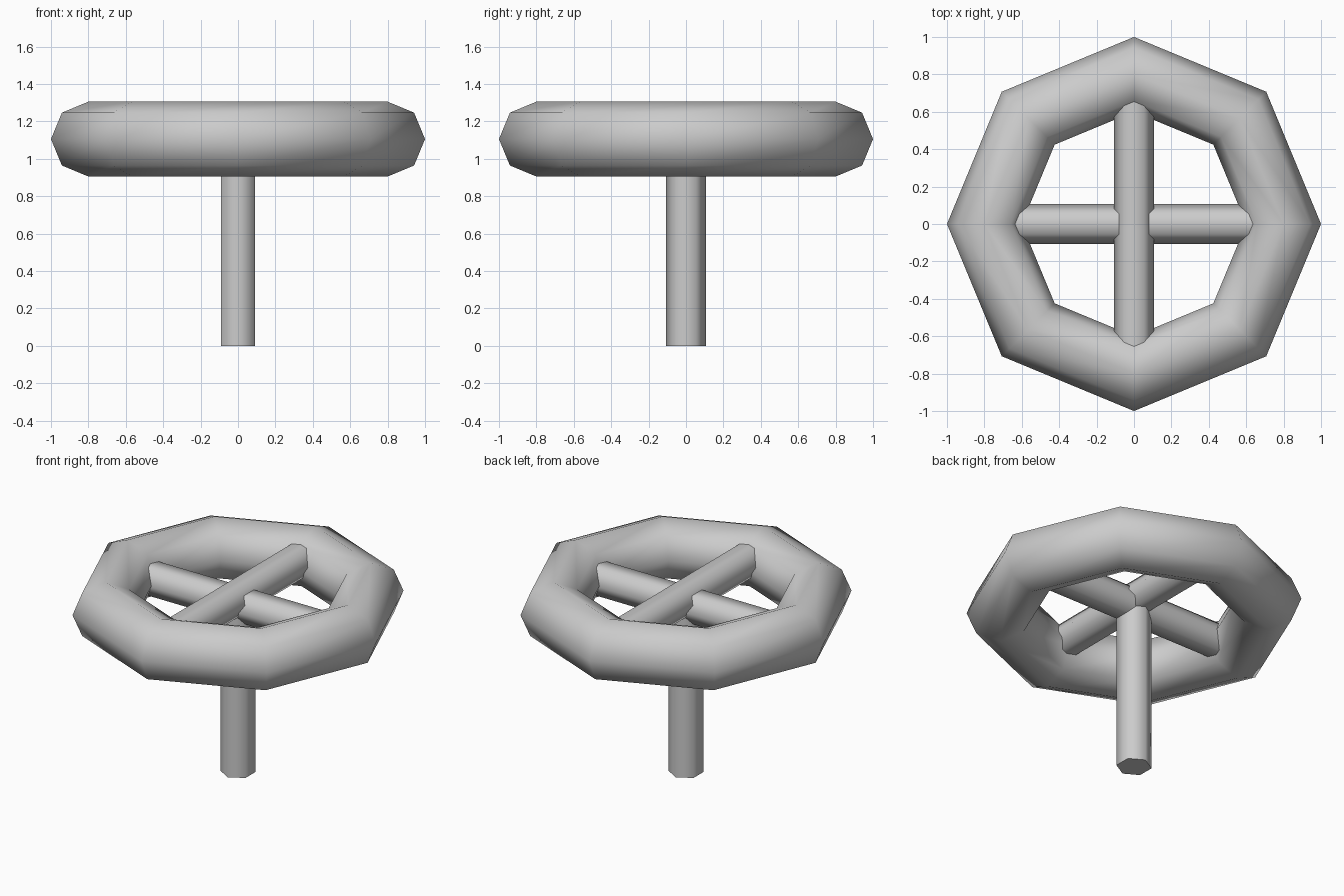
import bpy
from math import pi, radians

if "Cube" in bpy.data.objects:
    bpy.data.objects.remove(bpy.data.objects["Cube"])

RIM_Z = 1.105


def smooth(name):
    obj = bpy.context.object
    obj.name = name
    bpy.ops.object.shade_smooth_by_angle(angle=radians(65))
    return obj


def hex_bar(name, length, location, rotation=(0, 0, 0)):
    bpy.ops.mesh.primitive_cylinder_add(vertices=6, radius=0.106, depth=length,
                                        location=location, rotation=rotation)
    return smooth(name)


# Octagonal rim
bpy.ops.mesh.primitive_torus_add(major_segments=8, minor_segments=8,
                                 major_radius=0.8, minor_radius=0.2,
                                 location=(0, 0, RIM_Z))
smooth("wheel_rim")

# Crossed spokes, the front-to-back one sits slightly higher
hex_bar("spoke_side_to_side", 1.5, (0, 0, RIM_Z - 0.005), (0, pi / 2, 0))
hex_bar("spoke_front_to_back", 1.5, (0, 0, RIM_Z + 0.04), (0, pi / 2, pi / 2))

# Upright stem
STEM_TOP = 1.09
hex_bar("stem", STEM_TOP, (0, 0, STEM_TOP / 2))
